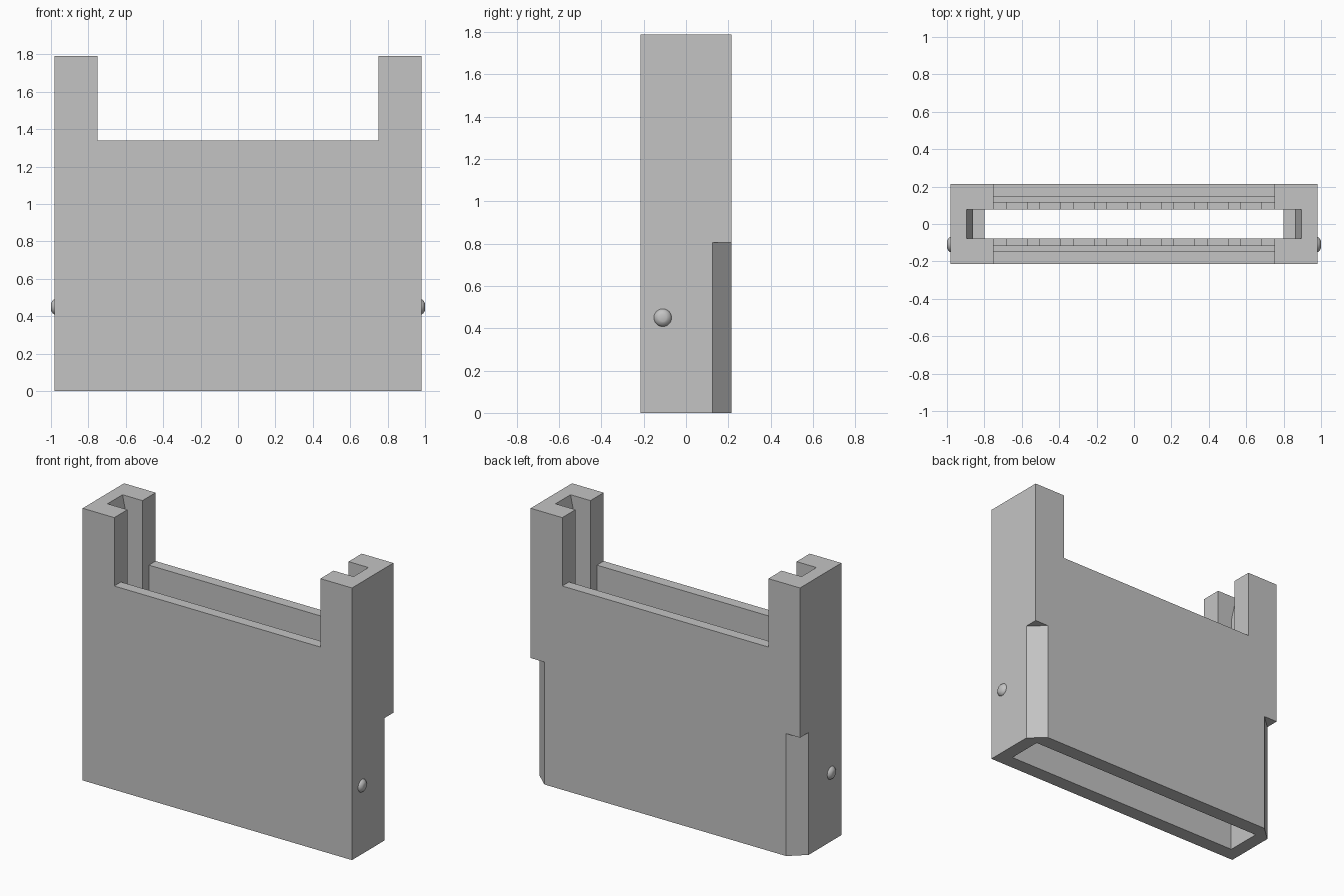
import bpy, bmesh, math
from mathutils import Matrix, Vector

cube = bpy.data.objects.get("Cube")
if cube:
    bpy.data.objects.remove(cube, do_unlink=True)

grey = bpy.data.materials.new("plain grey")
grey.use_nodes = True
colour = (0.55, 0.55, 0.55, 1)
grey.diffuse_color = colour
grey.node_tree.nodes["Principled BSDF"].inputs["Base Color"].default_value = colour


def make(name, bm):
    bmesh.ops.recalc_face_normals(bm, faces=bm.faces)
    mesh = bpy.data.meshes.new(name)
    bm.to_mesh(mesh)
    bm.free()
    mesh.materials.append(grey)
    ob = bpy.data.objects.new(name, mesh)
    bpy.context.scene.collection.objects.link(ob)
    return ob


def prism(name, points, offset):
    """Extrude a flat outline along the offset."""
    bm = bmesh.new()
    face = bm.faces.new([bm.verts.new(p) for p in points])
    result = bmesh.ops.extrude_face_region(bm, geom=[face])
    moved = [v for v in result["geom"] if isinstance(v, bmesh.types.BMVert)]
    bmesh.ops.translate(bm, verts=moved, vec=Vector(offset))
    return make(name, bm)


def block(name, x0, x1, y0, y1, z0, z1):
    outline = [(x0, y0, z0), (x1, y0, z0), (x1, y1, z0), (x0, y1, z0)]
    return prism(name, outline, (0, 0, z1 - z0))


def centred(name, x, y, z0, z1):
    return block(name, -x, x, -y, y, z0, z1)


def cut(target, cutter):
    mod = target.modifiers.new("cut", "BOOLEAN")
    mod.operation = "DIFFERENCE"
    mod.solver = "EXACT"
    mod.object = cutter
    bpy.context.view_layer.objects.active = target
    bpy.ops.object.modifier_apply(modifier=mod.name)
    bpy.data.objects.remove(cutter, do_unlink=True)


# Housing: a tall shell with two end posts
W, D, H = 0.98, 0.215, 1.79
SLOT, LEDGE = 0.078, 0.85
housing = centred("housing", W, D, 0, H)
cut(housing, centred("top_notch", 0.75, 0.5, 1.34, 2))
cut(housing, centred("upper_cavity", 0.75, 0.145, 0.97, 2))
cut(housing, centred("middle_cavity", 0.75, 0.115, LEDGE, 2))

# Guide grooves in the posts, widening towards the top
half = [(0.86, LEDGE), (0.86, 1.63), (0.895, H), (0.902, 1.82)]
outline = half + [(-x, z) for x, z in reversed(half)]
cut(housing, prism("guide_slot", [(x, -SLOT, z) for x, z in outline], (0, 2 * SLOT, 0)))

# Opening through the inner plate and the wider mouth below
cut(housing, centred("plate_opening", 0.8, SLOT, -0.1, 2))
cut(housing, centred("bottom_mouth", 0.89, 0.118, -0.1, 0.75))

# Bevelled lower back corners
for s in (-1, 1):
    corner = [(s * 0.88, D, -0.1), (s * W, 0.125, -0.1),
              (s * 1.08, 0.125, -0.1), (s * 1.08, 0.3, -0.1), (s * 0.88, 0.3, -0.1)]
    cut(housing, prism("corner_cut", corner, (0, 0, 0.905)))

# Rows of contact blocks along both inner walls
for s, row in ((-1, "front"), (1, "back")):
    for i in range(8):
        x = (i - 3.5) * 0.179
        y0, y1 = sorted((s * SLOT, s * 0.12))
        block(f"{row}_contact_{i + 1}", x - 0.057, x + 0.057, y0, y1, LEDGE - 0.01, 0.96)

# Rounded side studs
rings = [(0.97, 0.042), (0.98, 0.042), (0.99, 0.035), (0.997, 0.025), (1.0, 0.018)]
for s, side in ((-1, "right"), (1, "left")):
    bm = bmesh.new()
    loops = []
    for x, r in rings:
        loops.append([bm.verts.new((s * x, -0.11 + r * math.cos(a), 0.45 + r * math.sin(a)))
                      for a in (math.tau * k / 24 for k in range(24))])
    for a, b in zip(loops, loops[1:]):
        for k in range(24):
            n = (k + 1) % 24
            bm.faces.new((a[k], a[n], b[n], b[k]))
    bm.faces.new(loops[0])
    bm.faces.new(loops[-1])
    stud = make(f"{side}_stud", bm)
    bpy.ops.object.select_all(action="DESELECT")
    stud.select_set(True)
    bpy.context.view_layer.objects.active = stud
    bpy.ops.object.shade_smooth_by_angle(angle=math.radians(35))
